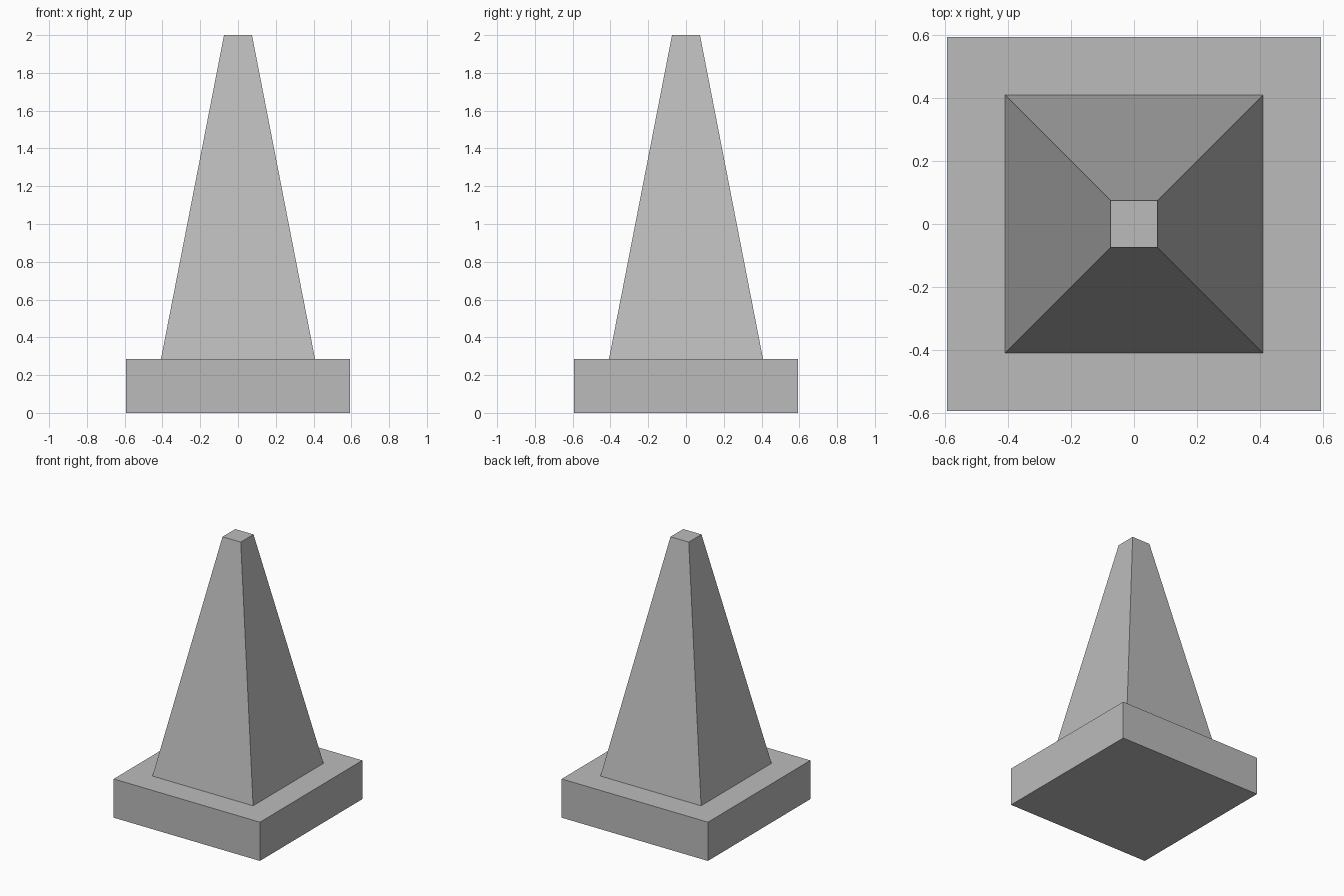
import bpy
import bmesh

cube = bpy.data.objects.get("Cube")
if cube:
    bpy.data.objects.remove(cube, do_unlink=True)

# Plain grey finish shared by both parts
grey = bpy.data.materials.new("plain_grey")
grey.use_nodes = True
colour = (0.5, 0.5, 0.5, 1)
grey.diffuse_color = colour
grey.node_tree.nodes["Principled BSDF"].inputs["Base Color"].default_value = colour


def square_block(name, bottom_half, top_half, z_bottom, z_top):
    """Square block, tapering from its bottom half-width to its top one."""
    bm = bmesh.new()
    bmesh.ops.create_cube(bm, size=2)
    for v in bm.verts:
        top = v.co.z > 0
        half = top_half if top else bottom_half
        v.co.x *= half
        v.co.y *= half
        v.co.z = z_top if top else z_bottom
    mesh = bpy.data.meshes.new(name)
    bm.to_mesh(mesh)
    bm.free()
    mesh.materials.append(grey)
    obj = bpy.data.objects.new(name, mesh)
    bpy.context.collection.objects.link(obj)
    return obj


BASE_HALF = 0.593
BASE_HEIGHT = 0.284

# Square plinth
square_block("base", BASE_HALF, BASE_HALF, 0, BASE_HEIGHT)

# Tapered four-sided spire with a small flat top
square_block("spire", 0.408, 0.074, BASE_HEIGHT, 2)
